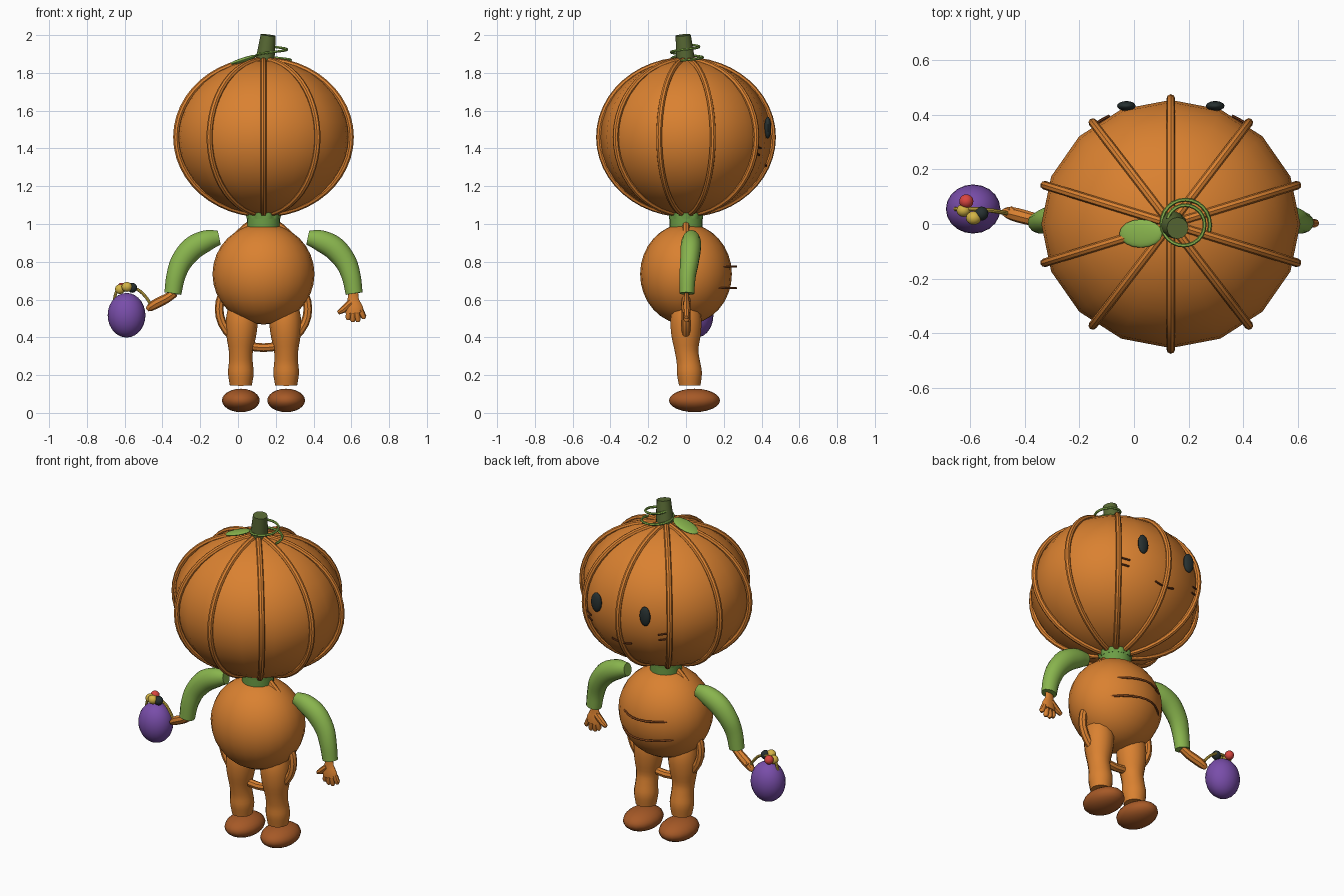
import bpy, bmesh, math
from mathutils import Vector, Matrix, Euler

if "Cube" in bpy.data.objects:
    bpy.data.objects.remove(bpy.data.objects["Cube"])

CX = 0.135  # centre line of the figure (the basket hangs off to one side)


def material(name, rgb):
    m = bpy.data.materials.new(name)
    m.diffuse_color = (*rgb, 1)
    m.use_nodes = True
    m.node_tree.nodes["Principled BSDF"].inputs["Base Color"].default_value = m.diffuse_color
    return m


ORANGE = material("pumpkin orange", (0.70, 0.22, 0.03))
GREEN = material("sleeve green", (0.25, 0.46, 0.075))
COLLAR = material("collar green", (0.15, 0.34, 0.06))
STEM = material("stem green", (0.10, 0.145, 0.035))
SHOE = material("shoe brown", (0.38, 0.10, 0.02))
PURPLE = material("basket purple", (0.19, 0.075, 0.40))
YELLOW = material("candy yellow", (0.66, 0.46, 0.06))
RED = material("candy red", (0.70, 0.06, 0.05))
DARK = material("dark charcoal", (0.02, 0.03, 0.03))
BROWN = material("stitch brown", (0.16, 0.04, 0.01))


def finish(name, bm, mat):
    bmesh.ops.recalc_face_normals(bm, faces=bm.faces[:])
    me = bpy.data.meshes.new(name)
    bm.to_mesh(me)
    bm.free()
    me.materials.append(mat)
    for p in me.polygons:
        p.use_smooth = True
    me.set_sharp_from_angle(angle=math.radians(40))
    ob = bpy.data.objects.new(name, me)
    bpy.context.collection.objects.link(ob)
    return ob


def ball(name, loc, radii, mat, rot=(0, 0, 0), seg=16, rings=12):
    bm = bmesh.new()
    bmesh.ops.create_uvsphere(bm, u_segments=seg, v_segments=rings, radius=1)
    bm.transform(Matrix.LocRotScale(Vector(loc), Euler(rot), Vector(radii)))
    return finish(name, bm, mat)


def smooth_path(pts, n):
    """Catmull-Rom interpolation of (x, y, z, radius) points."""
    P = [Vector(p) for p in pts]
    P = [2 * P[0] - P[1]] + P + [2 * P[-1] - P[-2]]
    out = []
    for a, b, c, d in zip(P, P[1:], P[2:], P[3:]):
        for k in range(n):
            t = k / n
            out.append(0.5 * (2 * b + (c - a) * t + (2 * a - 5 * b + 4 * c - d) * t * t
                              + (3 * b - a - 3 * c + d) * t ** 3))
    return out + [P[-2]]


def tube(name, pts, mat, ref=(0, 1, 0), flat=1.0, seg=8, n=1, closed=False):
    """Sweep a round section along (x, y, z, radius); flat scales it along ref."""
    P = smooth_path(pts, n) if n > 1 else [Vector(p) for p in pts]
    bm, rings, ref, N = bmesh.new(), [], Vector(ref), len(P)
    for i, p in enumerate(P):
        a = P[(i - 1) % N] if closed else P[max(i - 1, 0)]
        b = P[(i + 1) % N] if closed else P[min(i + 1, N - 1)]
        t = (b.xyz - a.xyz).normalized()
        u = t.cross(ref).normalized()
        v = u.cross(t)
        rings.append([bm.verts.new(p.xyz + p.w * (u * math.cos(f) + v * flat * math.sin(f)))
                      for f in (2 * math.pi * k / seg for k in range(seg))])
    for r, s in zip(rings, rings[1:] + rings[:1] if closed else rings[1:]):
        for k in range(seg):
            bm.faces.new((r[k], r[(k + 1) % seg], s[(k + 1) % seg], s[k]))
    if not closed:
        bm.faces.new(rings[0])
        bm.faces.new(rings[-1])
    return finish(name, bm, mat)


def sided(pts, s):
    """Offsets from the centre line, mirrored by s."""
    return [(CX + s * p[0], *p[1:]) for p in pts]


# Head with ten ribs
HZ = 1.46
ball("head", (CX, 0, HZ), (0.475, 0.455, 0.41), ORANGE, seg=16, rings=16)
for i in range(10):
    a = math.radians(90 + 36 * i)
    rib = []
    for k in range(25):
        e = math.pi * (k / 24 - 0.5)
        rib.append((CX + 0.487 * math.cos(a) * math.cos(e), 0.46 * math.sin(a) * math.cos(e),
                    HZ + 0.408 * math.sin(e), 0.016))
    tube(f"head_rib_{i}", rib, ORANGE, ref=(-math.sin(a), math.cos(a), 0))

# Stem, leaf and curling tendril
tube("stem", [(CX + 0.005, 0, 1.84, 0.052), (0.16, -0.015, 2.0, 0.04)], STEM, seg=12)
ball("leaf", (0.025, -0.035, 1.868), (0.083, 0.052, 0.012), GREEN, rot=(0, -0.32, 0))
coil = []
for k in range(37):
    a = -0.3 + 2 * math.pi * 1.5 * k / 36
    r = 0.095 - 0.03 * k / 36
    coil.append((0.185 + r * math.cos(a), r * math.sin(a), 1.865 + 0.085 * k / 36, 0.007))
tube("tendril", coil, GREEN, ref=(0, 0, 1), seg=6)

# Eyes, cheek marks and mouth on the face side
def face_y(dx, z):
    return 0.455 * math.sqrt(1 - (dx / 0.475) ** 2 - ((z - HZ) / 0.41) ** 2)


for s, side in ((-1, "left"), (1, "right")):
    ball(f"eye_{side}", (CX + s * 0.163, 0.433, 1.51), (0.034, 0.018, 0.058), DARK)
    for j, z in enumerate((1.365, 1.40)):
        mark = [(dx, face_y(dx, zz) + 0.002, zz, 0.005)
                for dx, zz in ((0.225, z), (0.25, z + 0.006), (0.275, z + 0.012))]
        tube(f"cheek_mark_{side}_{j}", sided(mark, s), BROWN, ref=(0, 0, 1), seg=6)
mouth = []
for k in range(9):
    dx = -0.065 + 0.13 * k / 8
    z = 1.305 + 2.5 * dx * dx
    mouth.append((CX + dx, face_y(dx, z) + 0.002, z, 0.005))
tube("mouth", mouth, BROWN, ref=(0, 0, 1), seg=6)

# Body with belly stripes
ball("body", (CX, 0, 0.735), (0.27, 0.243, 0.267), ORANGE, seg=24, rings=16)
for j, z in enumerate((0.775, 0.66)):
    arc = [(CX + 0.22 * k / 5, 0.265 - 0.165 * (k / 5) ** 2, z, 0.006) for k in range(-5, 6)]
    tube(f"belly_stripe_{j}", arc, SHOE, ref=(0, 0, 1), seg=6)

# Hoop below the body, passing between the legs
hoop = [(CX + 0.235 * math.cos(a), 0, 0.55 + 0.205 * math.sin(a), 0.023)
        for a in (2 * math.pi * k / 32 for k in range(32))]
tube("hip_hoop", hoop, ORANGE, closed=True)

# Collar with pointed leaf edge
tube("collar", [(CX, 0, 0.985, 0.088), (CX, 0, 1.045, 0.088)], COLLAR, seg=20)
for i in range(10):
    a = 2 * math.pi * i / 10
    c, s = math.cos(a), math.sin(a)
    tube(f"collar_point_{i}", [(CX + 0.082 * c, 0.082 * s, 1.03, 0.026),
                               (CX + 0.096 * c, 0.096 * s, 1.078, 0.003)],
         COLLAR, ref=(c, s, 0), flat=0.35, seg=6)

# Paired limbs
SLEEVE = [(0.235, 0.03, 0.928, 0.038), (0.30, 0.028, 0.912, 0.056), (0.375, 0.025, 0.872, 0.062),
          (0.435, 0.018, 0.80, 0.057), (0.465, 0.008, 0.72, 0.050), (0.48, 0.005, 0.632, 0.045)]
LEG = [(0.115, 0, 0.61, 0.035), (0.115, 0, 0.56, 0.07), (0.115, 0, 0.49, 0.084),
       (0.118, 0, 0.41, 0.079), (0.12, 0.003, 0.33, 0.064), (0.12, 0.012, 0.27, 0.063),
       (0.12, 0.018, 0.21, 0.068), (0.12, 0.02, 0.145, 0.058)]
STRAP = [(0.04, 0, 1.02, 0.018), (0.09, 0, 0.985, 0.02), (0.14, 0, 0.94, 0.02)]
for s, side in ((-1, "left"), (1, "right")):
    tube(f"sleeve_{side}", sided(SLEEVE, s), GREEN, seg=14, n=4, flat=0.88)
    tube(f"leg_{side}", sided(LEG, s), ORANGE, seg=14, n=3)
    tube(f"neck_strap_{side}", sided(STRAP, s), ORANGE)
    ball(f"foot_{side}", (CX + s * 0.12, 0.045, 0.066), (0.1, 0.135, 0.062), SHOE)

# Open hand hanging down
tube("open_palm", [(0.61, 0.003, 0.645, 0.026), (0.61, 0.003, 0.60, 0.03),
                   (0.615, 0.003, 0.56, 0.045), (0.618, 0.003, 0.53, 0.048)],
     ORANGE, seg=10, n=2, flat=0.45)
for i, (x, z) in enumerate(((0.583, 0.492), (0.608, 0.48), (0.635, 0.48), (0.665, 0.497))):
    tube(f"finger_{i}", [(0.617 + (x - 0.62) * 0.7, 0.003, 0.545, 0.016),
                         (x, 0.003, z + 0.012, 0.015), (x, 0.003, z, 0.008)], ORANGE)
tube("thumb", [(0.60, 0.003, 0.585, 0.02), (0.555, 0.006, 0.545, 0.018),
               (0.53, 0.008, 0.53, 0.011)], ORANGE)

# Hand holding the basket
tube("holding_hand", [(-0.335, 0.01, 0.635, 0.022), (-0.38, 0.02, 0.605, 0.025),
                      (-0.43, 0.033, 0.58, 0.026), (-0.465, 0.042, 0.558, 0.021),
                      (-0.48, 0.045, 0.545, 0.010)], ORANGE, n=2)
tube("holding_thumb", [(-0.41, 0.03, 0.59, 0.014), (-0.455, 0.055, 0.575, 0.012)], ORANGE)

# Basket, handle and candy
ball("basket", (-0.59, 0.055, 0.517), (0.1, 0.09, 0.118), PURPLE, seg=20, rings=14)
tube("basket_handle", [(-0.655, 0.055, 0.60, 0.008), (-0.64, 0.055, 0.645, 0.008),
                       (-0.59, 0.055, 0.668, 0.008), (-0.53, 0.05, 0.652, 0.008),
                       (-0.485, 0.043, 0.61, 0.008), (-0.455, 0.037, 0.56, 0.008)],
     YELLOW, n=4)
ball("candy_red", (-0.615, 0.083, 0.663), (0.026, 0.026, 0.026), RED)
ball("candy_dark", (-0.56, 0.038, 0.662), (0.026, 0.026, 0.026), DARK)
ball("candy_yellow_front", (-0.588, 0.022, 0.667), (0.028, 0.025, 0.026), YELLOW)
ball("candy_yellow_side", (-0.625, 0.05, 0.655), (0.026, 0.024, 0.026), YELLOW)
